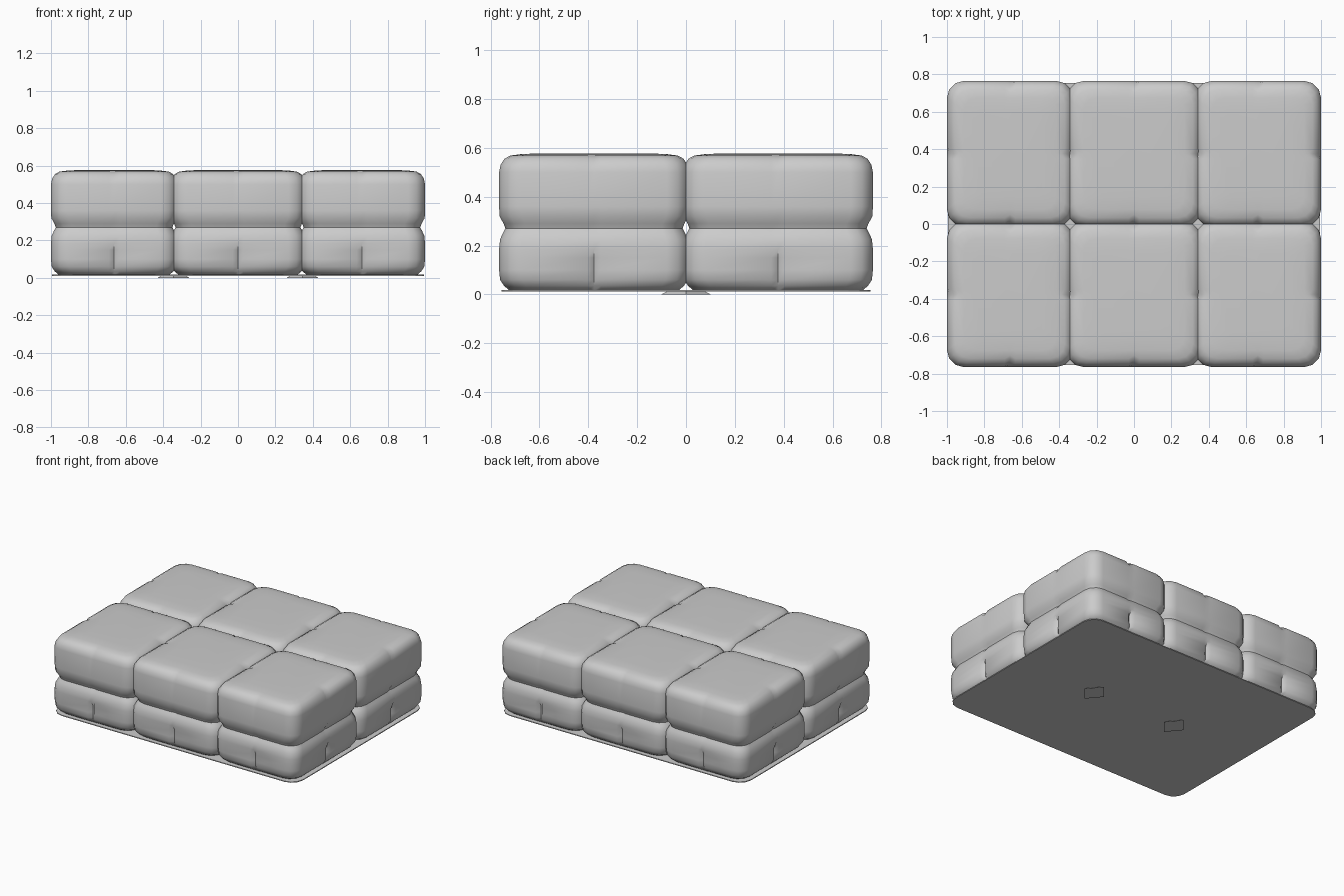
import bpy, bmesh
from math import sin, cos, pi

if "Cube" in bpy.data.objects:
    bpy.data.objects.remove(bpy.data.objects["Cube"])


def ring(hx, hy, inset, r, dent):
    """Rounded rectangle with a small pinch in the middle of each side."""
    a, b = hx - inset, hy - inset
    pts = []
    for k, (sx, sy) in enumerate([(1, 1), (-1, 1), (-1, -1), (1, -1)]):
        for i in range(4):
            t = k * pi / 2 + i * pi / 6
            pts.append((sx * (a - r) + r * cos(t), sy * (b - r) + r * sin(t)))
        # pinch on the side that follows this corner
        nx, ny = [(0, 1), (-1, 0), (0, -1), (1, 0)][k]
        for s, d in ((-0.028, 0), (0, dent), (0.028, 0)):
            pts.append((nx * (a - d) - ny * s, ny * (b - d) + nx * s))
    return pts


def loft(name, sections, hx, hy, loc, smooth=True):
    bm = bmesh.new()
    rings = []
    for z, inset, r, dent in sections:
        rings.append([bm.verts.new((x, y, z)) for x, y in ring(hx, hy, inset, r, dent)])
    for lo, hi in zip(rings, rings[1:]):
        n = len(lo)
        for i in range(n):
            j = (i + 1) % n
            bm.faces.new((lo[i], lo[j], hi[j], hi[i]))
    bm.faces.new(rings[0][::-1])
    bm.faces.new(rings[-1])
    bmesh.ops.recalc_face_normals(bm, faces=bm.faces)
    me = bpy.data.meshes.new(name)
    bm.to_mesh(me)
    bm.free()
    ob = bpy.data.objects.new(name, me)
    bpy.context.collection.objects.link(ob)
    ob.location = loc
    if smooth:
        bpy.ops.object.select_all(action='DESELECT')
        ob.select_set(True)
        bpy.context.view_layer.objects.active = ob
        bpy.ops.object.shade_smooth_by_angle(angle=0.75)
    return ob


# Sack stack profile: height, inset, corner radius, pinch depth
stack = [
    (0.014, 0.045, 0.09, 0.0), (0.035, 0.02, 0.09, 0.01), (0.06, 0.004, 0.09, 0.02),
    (0.10, 0.0, 0.09, 0.025), (0.15, 0.0, 0.09, 0.025), (0.185, 0.0, 0.09, 0.0),
    (0.225, 0.004, 0.09, 0.0), (0.25, 0.015, 0.09, 0.0), (0.27, 0.026, 0.085, 0.006),
    (0.29, 0.018, 0.09, 0.006), (0.32, 0.002, 0.09, 0.0), (0.36, 0.0, 0.09, 0.0),
    (0.50, 0.0, 0.09, 0.0), (0.53, 0.006, 0.09, 0.008), (0.555, 0.022, 0.085, 0.018),
    (0.568, 0.045, 0.08, 0.018), (0.574, 0.09, 0.07, 0.0), (0.577, 0.16, 0.05, 0.0),
]

# Six stacks, slightly pressed into each other
columns = [("left", -1.0, -0.325), ("middle", -0.36, 0.36), ("right", 0.325, 1.0)]
rows = [("front", -0.765, 0.012), ("back", -0.012, 0.765)]
for cname, x0, x1 in columns:
    for rname, y0, y1 in rows:
        loft(f"sack_stack_{rname}_{cname}", stack, (x1 - x0) / 2, (y1 - y0) / 2,
             ((x0 + x1) / 2, (y0 + y1) / 2, 0))

# Thin base sheet
loft("base_sheet", [(0.011, 0, 0.09, 0), (0.017, 0, 0.09, 0)], 0.995, 0.755, (0, 0, 0), False)

# Two shallow diamond feet under the sheet
for side, x in (("left", -0.345), ("right", 0.345)):
    bpy.ops.mesh.primitive_cone_add(vertices=4, radius1=0.085, radius2=0.06, depth=0.014,
                                    location=(x, 0, 0.007))
    foot = bpy.context.object
    foot.name = f"foot_{side}"
    foot.scale.y = 1.2
